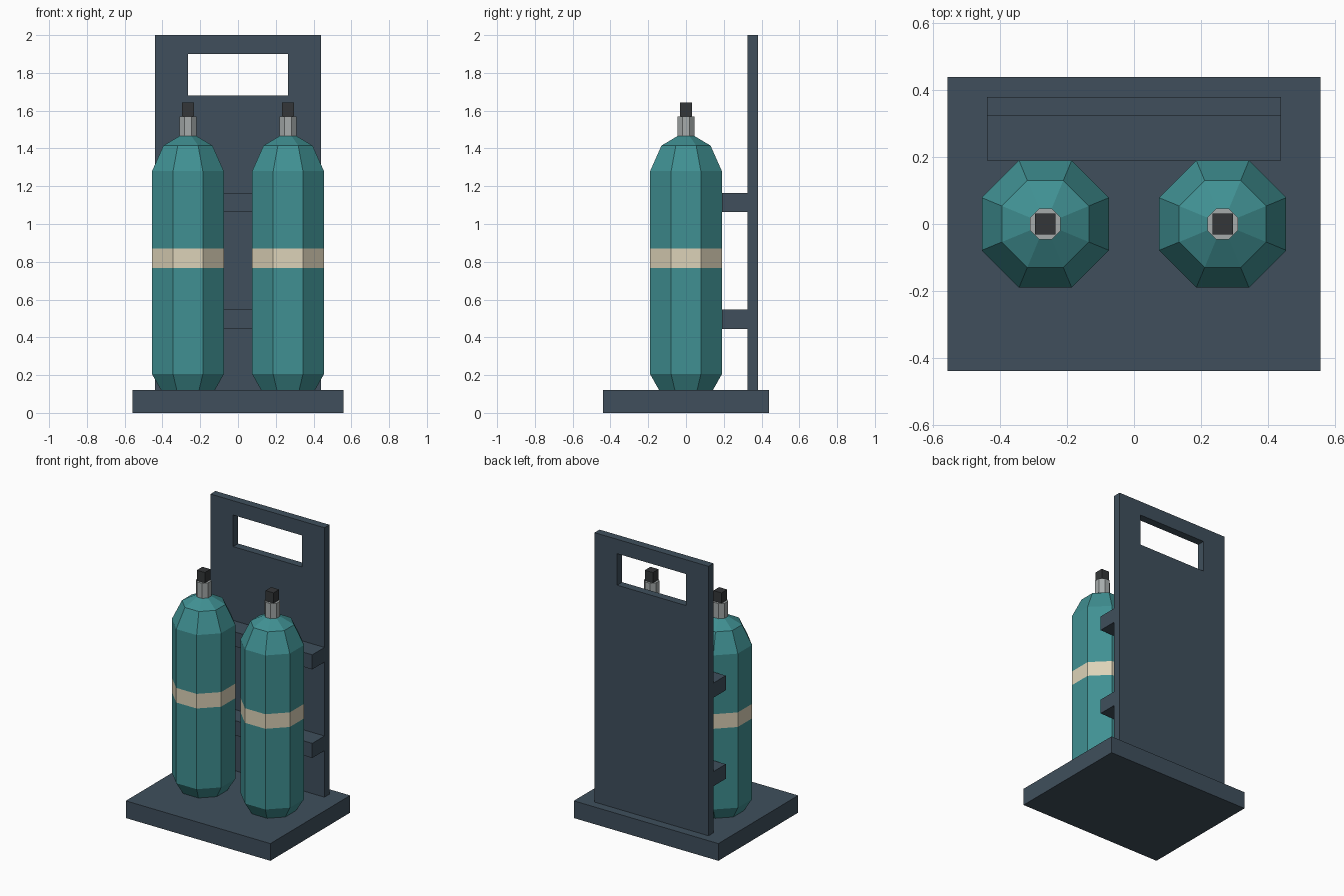
import bpy, bmesh, math

if "Cube" in bpy.data.objects:
    bpy.data.objects.remove(bpy.data.objects["Cube"])


def material(name, rgb):
    m = bpy.data.materials.new(name)
    m.diffuse_color = (*rgb, 1)
    m.use_nodes = True
    m.node_tree.nodes["Principled BSDF"].inputs["Base Color"].default_value = m.diffuse_color
    return m


SLATE = material("slate_paint", (0.05, 0.078, 0.107))
TEAL = material("teal_paint", (0.051, 0.28, 0.29))
CREAM = material("cream_band", (0.72, 0.65, 0.48))
STEEL = material("steel", (0.38, 0.41, 0.41))
BLACK = material("dark_knob", (0.034, 0.037, 0.04))


def finish(name, bm, *mats):
    bmesh.ops.recalc_face_normals(bm, faces=bm.faces)
    me = bpy.data.meshes.new(name)
    bm.to_mesh(me)
    bm.free()
    for m in mats:
        me.materials.append(m)
    ob = bpy.data.objects.new(name, me)
    bpy.context.collection.objects.link(ob)
    return ob


def box(name, x, y, z, mat):
    bm = bmesh.new()
    bmesh.ops.create_cube(bm, size=1)
    for v in bm.verts:
        v.co = [r[0] if c < 0 else r[1] for c, r in zip(v.co, (x, y, z))]
    return finish(name, bm, mat)


def lathe(name, cx, profile, mats, band=None, sides=8):
    """Stack octagon rings; profile holds (flat-to-centre distance, z)."""
    bm = bmesh.new()
    rings = []
    for apothem, z in profile:
        r = apothem / math.cos(math.pi / sides)
        angles = [2 * math.pi * (i + 0.5) / sides for i in range(sides)]
        rings.append([bm.verts.new((cx + r * math.cos(a), r * math.sin(a), z)) for a in angles])
    for k, (lo, hi) in enumerate(zip(rings, rings[1:])):
        for i in range(sides):
            j = (i + 1) % sides
            f = bm.faces.new((lo[i], lo[j], hi[j], hi[i]))
            f.material_index = 1 if k == band else 0
    bm.faces.new(rings[0][::-1])
    bm.faces.new(rings[-1])
    return finish(name, bm, *mats)


def framed_panel(name, outer, inner, y0, y1, mat):
    """Upright panel with a rectangular opening; rectangles are x half-width, z0, z1."""
    bm = bmesh.new()
    loops = [[bm.verts.new((x, y0, z)) for x, z in ((-w, a), (w, a), (w, b), (-w, b))]
             for w, a, b in (outer, inner)]
    for i in range(4):
        j = (i + 1) % 4
        bm.faces.new((loops[0][i], loops[0][j], loops[1][j], loops[1][i]))
    ext = bmesh.ops.extrude_face_region(bm, geom=bm.faces[:], use_keep_orig=True)
    for v in ext["geom"]:
        if isinstance(v, bmesh.types.BMVert):
            v.co.y = y1
    return finish(name, bm, mat)


# Trolley: base, back panel with hand slot, two cross supports
box("base_plate", (-0.558, 0.558), (-0.44, 0.44), (0, 0.12), SLATE)
framed_panel("back_panel", (0.44, 0.12, 2.0), (0.265, 1.68, 1.90), 0.325, 0.38, SLATE)
for label, z in (("lower", 0.445), ("upper", 1.063)):
    box(label + "_support", (-0.44, 0.44), (0.19, 0.325), (z, z + 0.102), SLATE)

# Gas cylinders with painted band, valve and knob
BODY = [(0.142, 0.12), (0.19, 0.205), (0.19, 0.768), (0.19, 0.87),
        (0.19, 1.28), (0.13, 1.415), (0.046, 1.465)]
for label, cx in (("left", -0.265), ("right", 0.265)):
    lathe(label + "_cylinder", cx, BODY, (TEAL, CREAM), band=2)
    lathe(label + "_valve", cx, [(0.046, 1.465), (0.046, 1.57)], (STEEL,))
    box(label + "_knob", (cx - 0.031, cx + 0.031), (-0.031, 0.031), (1.57, 1.643), BLACK)
